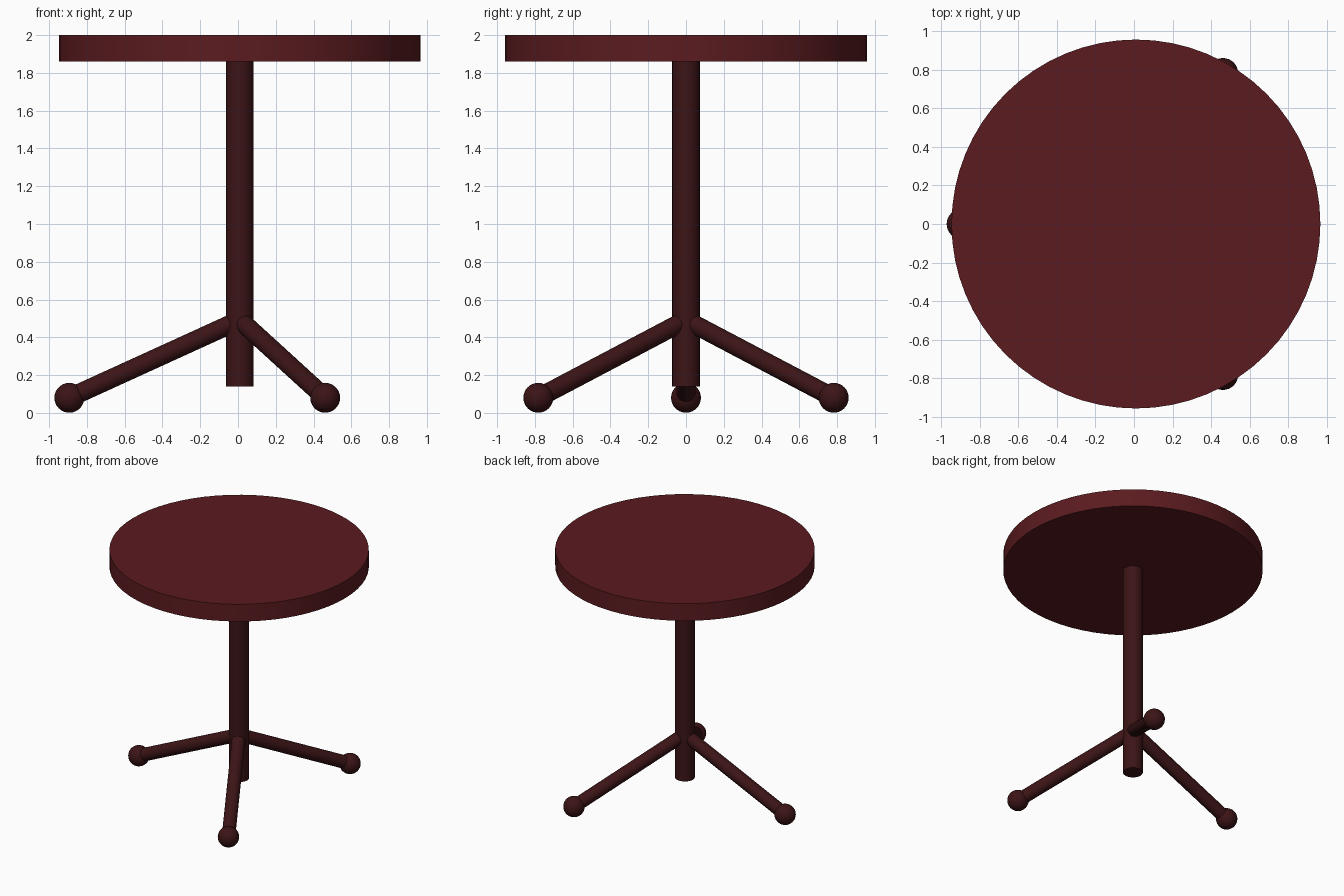
import bpy, math
from mathutils import Vector

if "Cube" in bpy.data.objects:
    bpy.data.objects.remove(bpy.data.objects["Cube"])

CX = 0.01  # axis of the post


def material(name, color):
    m = bpy.data.materials.new(name)
    m.diffuse_color = (*color, 1)
    m.use_nodes = True
    m.node_tree.nodes["Principled BSDF"].inputs["Base Color"].default_value = m.diffuse_color
    return m


top_red = material("table_top_red", (0.105, 0.011, 0.014))
frame_red = material("frame_dark_red", (0.045, 0.007, 0.008))


def finish(name, mat):
    ob = bpy.context.object
    ob.name = name
    ob.data.materials.append(mat)
    bpy.ops.object.shade_smooth_by_angle(angle=math.radians(35))
    return ob


def rod(name, a, b, r, mat, sides=48):
    a, b = Vector(a), Vector(b)
    d = b - a
    bpy.ops.mesh.primitive_cylinder_add(
        vertices=sides, radius=r, depth=d.length, location=(a + b) / 2,
        rotation=d.to_track_quat('Z', 'Y').to_euler())
    return finish(name, mat)


# Round top and central post
rod("table_top", (CX, 0, 1.86), (CX, 0, 2.0), 0.957, top_red, 64)
rod("post", (CX, 0, 0.14), (CX, 0, 1.86), 0.073, frame_red)

# Three splayed legs with ball feet
for i, deg in enumerate((180, 60, -60), 1):
    t = math.radians(deg)
    foot = (CX + 0.903 * math.cos(t), 0.903 * math.sin(t), 0.08)
    rod(f"leg_{i}", (CX, 0, 0.492), foot, 0.05, frame_red, 32)
    bpy.ops.mesh.primitive_uv_sphere_add(
        segments=32, ring_count=16, radius=0.079, location=foot)
    finish(f"ball_foot_{i}", frame_red)
